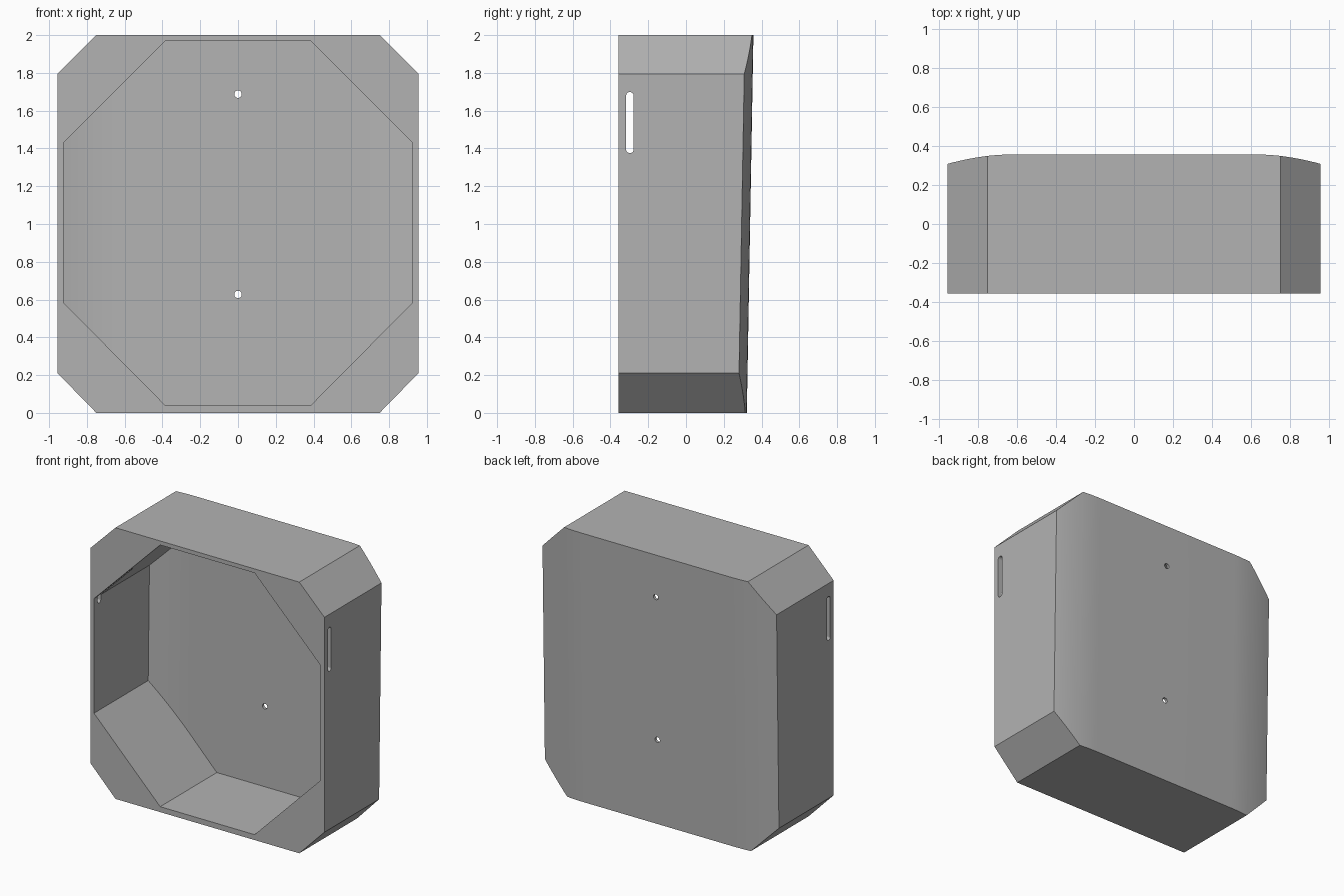
import bpy, bmesh, math
from mathutils import Matrix, Vector

cube = bpy.data.objects.get("Cube")
if cube:
    bpy.data.objects.remove(cube, do_unlink=True)

FRONT, BACK = -0.357, 0.357
FLAT, HALF_W = 0.6, 0.955

grey = bpy.data.materials.new("plain grey")
grey.use_nodes = True
colour = (0.45, 0.45, 0.45, 1)
grey.diffuse_color = colour
grey.node_tree.nodes["Principled BSDF"].inputs["Base Color"].default_value = colour


def back_y(x, z):
    # tilted back panel that rolls forward near both sides
    roll = max(0, abs(x) - FLAT) / (HALF_W - FLAT)
    return BACK - 0.035 * (1 - z / 2) - 0.045 * roll ** 2


def make_object(name, bm):
    bmesh.ops.recalc_face_normals(bm, faces=bm.faces)
    mesh = bpy.data.meshes.new(name)
    bm.to_mesh(mesh)
    bm.free()
    mesh.materials.append(grey)
    obj = bpy.data.objects.new(name, mesh)
    bpy.context.collection.objects.link(obj)
    return obj


def octagon_block(name, half_w, flat_w, heights, y_front, inset):
    # octagonal prism whose rear end follows the curved back
    z0, z1, z2, z3 = heights
    right = [(flat_w, z0), (half_w, z1), (half_w, z2), (flat_w, z3)]
    outline = right + [(-x, z) for x, z in reversed(right)]
    bm = bmesh.new()
    face = bm.faces.new([bm.verts.new((x, y_front, z)) for x, z in outline])
    rear = bmesh.ops.extrude_face_region(bm, geom=[face])["geom"]
    for v in rear:
        if isinstance(v, bmesh.types.BMVert):
            v.co.y = 1
    # slice into columns so that the rear can bend
    steps = 12
    for i in range(steps):
        x = FLAT + (HALF_W - FLAT) * i / steps
        if x < half_w - 0.005:
            for side in (-1, 1):
                bmesh.ops.bisect_plane(bm, geom=bm.verts[:] + bm.edges[:] + bm.faces[:],
                                       dist=1e-5, plane_co=(side * x, 0, 0), plane_no=(1, 0, 0))
    for v in bm.verts:
        if v.co.y > 0:
            v.co.y = back_y(v.co.x, v.co.z) - inset
    return make_object(name, bm)


def rod(name, centre, axis, radius, length, stretch=0):
    # round cutter, optionally stretched upwards into a slot
    bm = bmesh.new()
    turn = Vector((0, 0, 1)).rotation_difference(Vector(axis)).to_matrix().to_4x4()
    bmesh.ops.create_cone(bm, cap_ends=True, segments=16, radius1=radius, radius2=radius,
                          depth=length, matrix=turn @ Matrix.Rotation(math.pi / 16, 4, "Z"))
    for v in bm.verts:
        v.co.z += math.copysign(stretch, v.co.z)
        v.co += Vector(centre)
    return make_object(name, bm)


# shell and the tools that hollow it out
housing = octagon_block("housing", HALF_W, 0.75, (0, 0.21, 1.795, 2), FRONT, 0)
cutters = [
    octagon_block("cavity_cutter", 0.925, 0.385, (0.04, 0.585, 1.43, 1.97), FRONT - 0.1, 0.02),
    rod("lower_hole_cutter", (0, 0.3, 0.627), (0, 1, 0), 0.02, 0.4),
    rod("upper_hole_cutter", (0, 0.3, 1.687), (0, 1, 0), 0.02, 0.4),
    rod("side_slot_cutter", (0, -0.297, 1.537), (1, 0, 0), 0.02, 2.4, 0.142),
]
for cutter in cutters:
    cutter.hide_render = True
    mod = housing.modifiers.new(cutter.name, "BOOLEAN")
    mod.operation, mod.solver, mod.object = "DIFFERENCE", "EXACT", cutter

# apply the cuts, then discard the tools
bpy.context.view_layer.update()
evaluated = housing.evaluated_get(bpy.context.evaluated_depsgraph_get())
result = bpy.data.meshes.new_from_object(evaluated)
housing.modifiers.clear()
housing.data = result
for cutter in cutters:
    bpy.data.objects.remove(cutter, do_unlink=True)
result.materials.clear()
result.materials.append(grey)
for poly in result.polygons:
    poly.material_index = 0

bpy.ops.object.select_all(action="DESELECT")
housing.select_set(True)
bpy.context.view_layer.objects.active = housing
bpy.ops.object.shade_smooth_by_angle(angle=math.radians(20))
